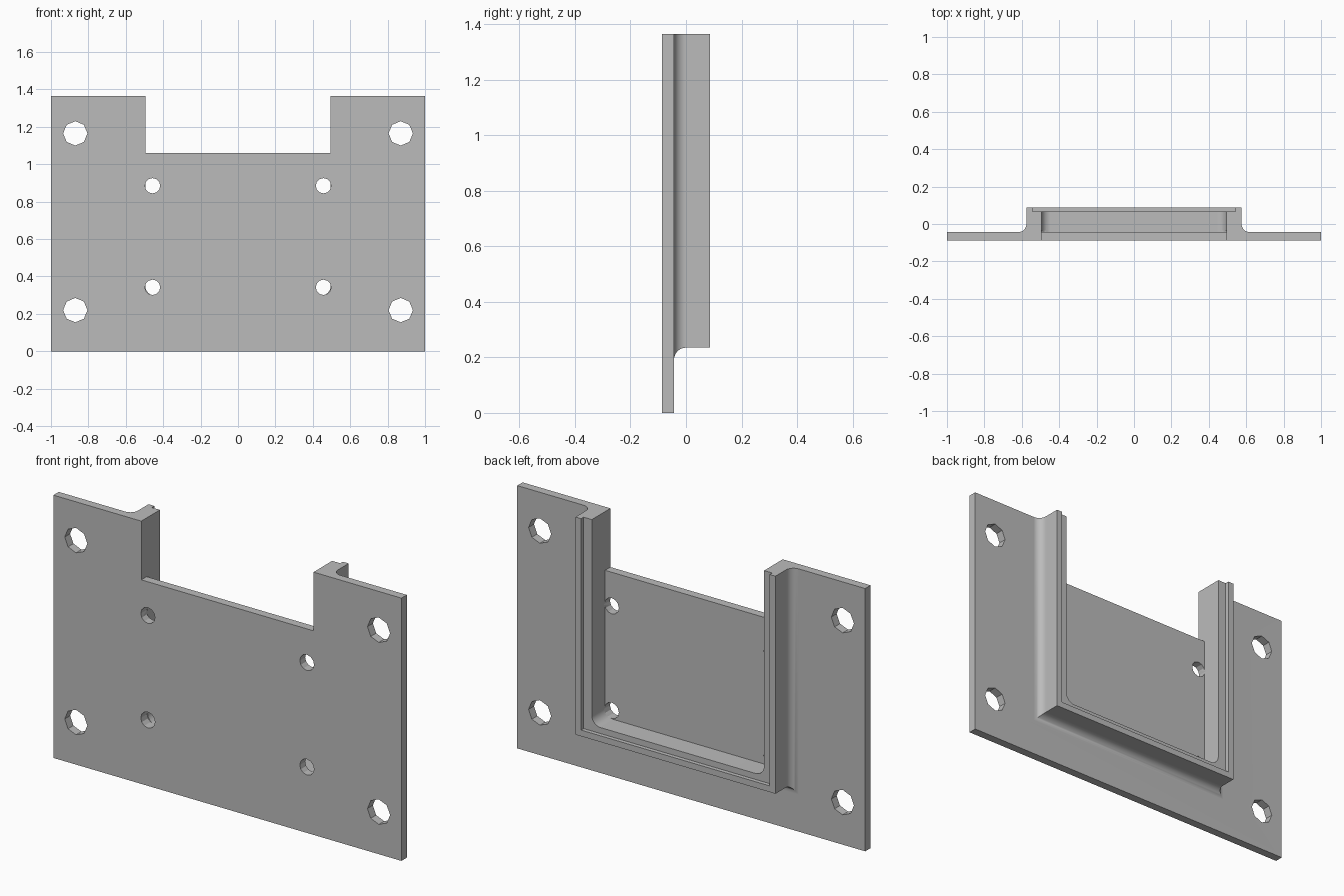
import bpy, bmesh, math
from mathutils import Matrix

if "Cube" in bpy.data.objects:
    bpy.data.objects.remove(bpy.data.objects["Cube"], do_unlink=True)

TOP, FRONT, BACK = 1.365, -0.087, 0.087
PLATE_BACK = -0.043       # rear face of the flat plate
LEDGE = 0.066             # depth of the stepped rim
WALL_X, WALL_Z = 0.575, 0.235
OPEN_X, OPEN_Z = 0.495, 0.298
FILLET = 0.043

grey = bpy.data.materials.new("light_grey")
grey.use_nodes = True
colour = (0.5, 0.5, 0.5, 1)
grey.diffuse_color = colour
grey.node_tree.nodes["Principled BSDF"].inputs["Base Color"].default_value = colour


def loft(name, rings):
    """Solid through rings of (x, z) outlines, each at its own y."""
    bm = bmesh.new()
    loops = [[bm.verts.new((x, y, z)) for x, z in pts] for y, pts in rings]
    n = len(loops[0])
    for a, b in zip(loops, loops[1:]):
        for i in range(n):
            j = (i + 1) % n
            bm.faces.new((a[i], a[j], b[j], b[i]))
    bm.faces.new(loops[0])
    bm.faces.new(loops[-1])
    bmesh.ops.recalc_face_normals(bm, faces=bm.faces)
    return to_object(name, bm)


def to_object(name, bm):
    mesh = bpy.data.meshes.new(name)
    bm.to_mesh(mesh)
    bm.free()
    mesh.materials.append(grey)
    obj = bpy.data.objects.new(name, mesh)
    bpy.context.collection.objects.link(obj)
    return obj


def outline(half, bottom, top, radius=0):
    """Rectangle, optionally with rounded lower corners."""
    pts = [(half, top), (-half, top)]
    if not radius:
        return pts + [(-half, bottom), (half, bottom)]
    for side, start in ((-1, math.pi), (1, 1.5 * math.pi)):
        for i in range(9):
            a = start + i * math.pi / 16
            pts.append((side * (half - radius) + radius * math.cos(a),
                        bottom + radius + radius * math.sin(a)))
    return pts


def block(name, shape, y0, y1):
    return loft(name, [(y0, shape), (y1, shape)])


def combine(target, other, operation):
    mod = target.modifiers.new(operation.lower(), 'BOOLEAN')
    mod.operation, mod.solver, mod.object = operation, 'EXACT', other
    bpy.context.view_layer.objects.active = target
    bpy.ops.object.modifier_apply(modifier=mod.name)
    bpy.data.objects.remove(other, do_unlink=True)


# Flat plate
body = block("mounting_plate", outline(1, 0, TOP), FRONT, PLATE_BACK)

# Raised frame with a concave fillet at its foot
rings = [(PLATE_BACK - 0.01, outline(WALL_X + FILLET, WALL_Z - FILLET, TOP))]
for i in range(9):
    a = i * math.pi / 16
    d = FILLET * (1 - math.sin(a))
    y = PLATE_BACK + FILLET * (1 - math.cos(a))
    rings.append((y, outline(WALL_X + d, WALL_Z - d, TOP)))
rings.append((BACK, outline(WALL_X, WALL_Z, TOP)))
combine(body, loft("raised_frame", rings), 'UNION')

# Pocket, stepped rim and notch, all open at the top
over = TOP + 0.1
combine(body, block("pocket", outline(OPEN_X, OPEN_Z, over, 0.05),
                    PLATE_BACK, BACK + 0.1), 'DIFFERENCE')
combine(body, block("rim_step", outline(0.542, 0.267, over),
                    LEDGE, BACK + 0.1), 'DIFFERENCE')
combine(body, block("notch", outline(OPEN_X, 1.06, over),
                    FRONT - 0.1, PLATE_BACK + 0.01), 'DIFFERENCE')

# Corner mounting holes and smaller holes inside the pocket
for x, heights, radius, sides in ((0.87, (0.22, 1.165), 0.065, 8),
                                  (0.457, (0.342, 0.885), 0.041, 12)):
    for side in (-1, 1):
        for z in heights:
            bm = bmesh.new()
            bmesh.ops.create_cone(
                bm, cap_ends=True, segments=sides, radius1=radius,
                radius2=radius, depth=0.1,
                matrix=Matrix.Translation((side * x, -0.085, z))
                @ Matrix.Rotation(math.pi / 2, 4, 'X'))
            combine(body, to_object("hole", bm), 'DIFFERENCE')

# Smooth fillets, crisp edges
bpy.ops.object.select_all(action='DESELECT')
body.select_set(True)
bpy.context.view_layer.objects.active = body
bpy.ops.object.shade_smooth_by_angle(angle=math.radians(25))
body.modifiers.new("flat_face_normals", 'WEIGHTED_NORMAL').keep_sharp = True
